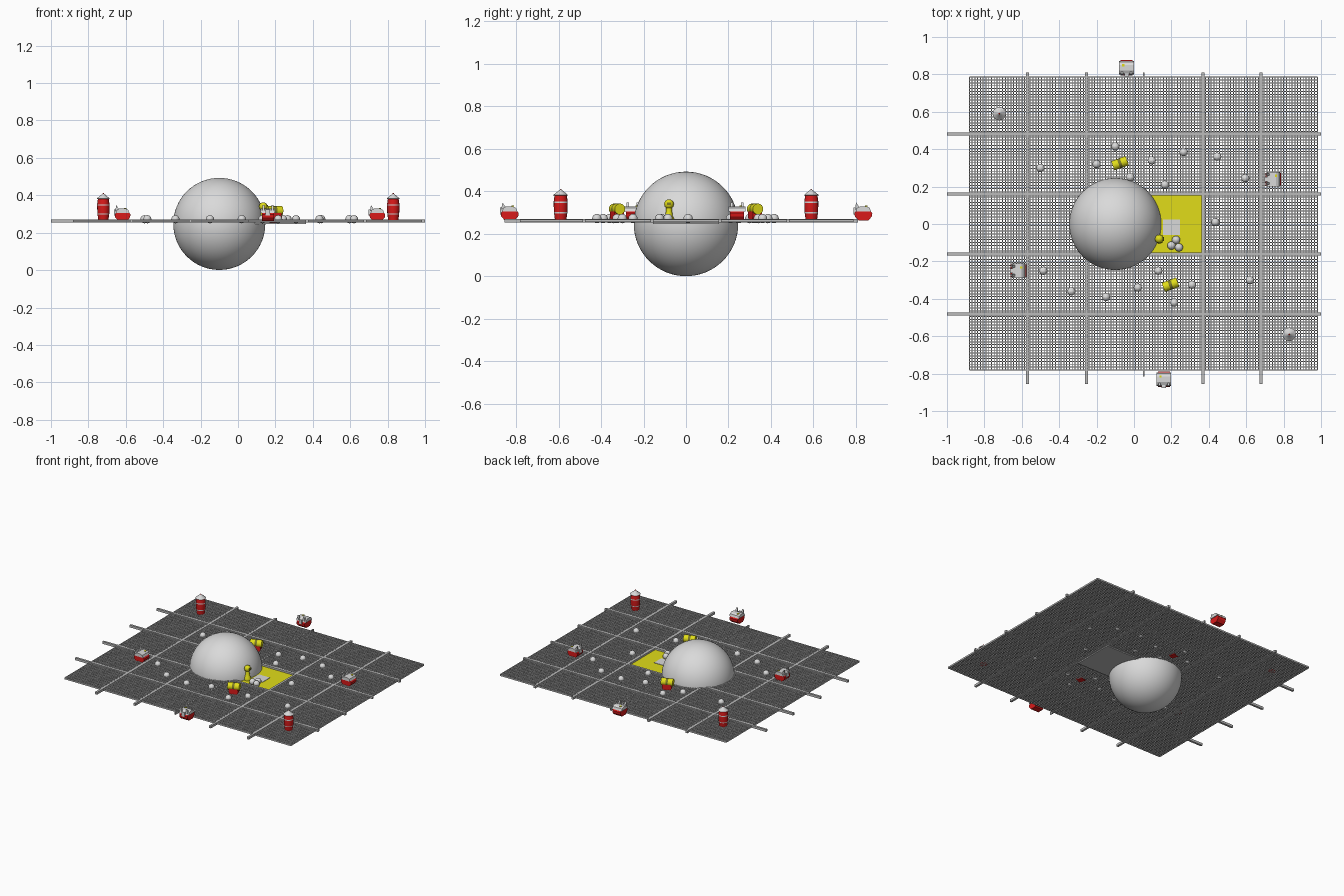
import bpy, bmesh, math
from mathutils import Matrix, Vector

old = bpy.data.objects.get("Cube")
if old:
    bpy.data.objects.remove(old, do_unlink=True)


def make_mat(name, rgb):
    m = bpy.data.materials.new(name)
    m.use_nodes = True
    m.diffuse_color = (*rgb, 1)
    m.node_tree.nodes["Principled BSDF"].inputs["Base Color"].default_value = (*rgb, 1)
    return m


WHITE = make_mat("pale grey", (0.7, 0.7, 0.7))
STEEL = make_mat("steel grey", (0.5, 0.5, 0.5))
RED = make_mat("red", (0.7, 0.01, 0.01))
YELLOW = make_mat("yellow", (0.75, 0.72, 0.01))
OLIVE = make_mat("dark olive", (0.2, 0.19, 0.02))


def finish(name, bm, mats, smooth=False):
    bmesh.ops.recalc_face_normals(bm, faces=bm.faces)
    me = bpy.data.meshes.new(name)
    bm.to_mesh(me)
    bm.free()
    for m in mats:
        me.materials.append(m)
    ob = bpy.data.objects.new(name, me)
    bpy.context.collection.objects.link(ob)
    if smooth:
        bpy.ops.object.select_all(action='DESELECT')
        ob.select_set(True)
        bpy.context.view_layer.objects.active = ob
        bpy.ops.object.shade_smooth_by_angle(angle=math.radians(40))
    return ob


def add_box(bm, lo, hi):
    lo, hi = Vector(lo), Vector(hi)
    mat = Matrix.Translation((lo + hi) / 2) @ Matrix.Diagonal((*(hi - lo), 1))
    bmesh.ops.create_cube(bm, size=1, matrix=mat)


def box(name, lo, hi, mat):
    bm = bmesh.new()
    add_box(bm, lo, hi)
    return finish(name, bm, [mat])


def ball(name, at, r, mat, seg=16):
    bm = bmesh.new()
    bmesh.ops.create_uvsphere(bm, u_segments=seg, v_segments=seg // 2, radius=r,
                              matrix=Matrix.Translation(at))
    return finish(name, bm, [mat], True)


def lathe(name, at, rings, mats, seg=16):
    # each ring: radius, height, material index of the band above it
    bm = bmesh.new()
    loops = [[bm.verts.new((r * math.cos(a), r * math.sin(a), z))
              for a in (math.tau * i / seg for i in range(seg))] for r, z, _ in rings]
    for k in range(len(loops) - 1):
        for i in range(seg):
            j = (i + 1) % seg
            f = bm.faces.new((loops[k][i], loops[k][j], loops[k + 1][j], loops[k + 1][i]))
            f.material_index = rings[k][2]
    bm.faces.new(loops[0])
    bm.faces.new(loops[-1]).material_index = rings[-1][2]
    ob = finish(name, bm, mats, True)
    ob.location = at
    return ob


def prism(name, points, depth, mat):
    # profile in local x and z, extruded along local y
    bm = bmesh.new()
    face = bm.faces.new([bm.verts.new((x, -depth / 2, z)) for x, z in points])
    new = bmesh.ops.extrude_face_region(bm, geom=[face], use_keep_orig=True)["geom"]
    bmesh.ops.translate(bm, vec=(0, depth, 0),
                        verts=[v for v in new if isinstance(v, bmesh.types.BMVert)])
    return finish(name, bm, [mat])


def place(parts, at, turn):
    move = Matrix.Translation(at) @ Matrix.Rotation(math.radians(turn), 4, 'Z')
    for ob in parts:
        ob.matrix_basis = move @ ob.matrix_basis


# Great sphere through the deck
ball("great_sphere", (-0.1, 0, 0.247), 0.246, WHITE, 64)

# Deck gratings between the rails, leaving one cell for the pad
FLOOR = 0.262
XS = [-0.88, -0.57, -0.255, 0.053, 0.368, 0.68, 0.98]
YS = [-0.78, -0.48, -0.16, 0.16, 0.48, 0.785]
PITCH, HALF = 0.015, 0.0025
grate = bmesh.new()
for i in range(len(XS) - 1):
    for j in range(len(YS) - 1):
        if (i, j) == (3, 2):
            continue
        x0, x1, y0, y1 = XS[i], XS[i + 1], YS[j], YS[j + 1]
        nx, ny = round((x1 - x0) / PITCH), round((y1 - y0) / PITCH)
        for k in range(nx + 1):
            x = x0 + (x1 - x0) * k / nx
            add_box(grate, (x - HALF, y0, FLOOR - 0.006), (x + HALF, y1, FLOOR + 0.006))
        for k in range(ny + 1):
            y = y0 + (y1 - y0) * k / ny
            add_box(grate, (x0, y - HALF, FLOOR - 0.006), (x1, y + HALF, FLOOR + 0.006))
finish("deck_grating", grate, [STEEL])

# Rails both ways
for n, y in enumerate(YS[1:-1]):
    box(f"long_rail_{n}", (-1, y - 0.008, FLOOR - 0.008), (1, y + 0.008, FLOOR + 0.009), STEEL)
for n, x in enumerate(XS[1:-1]):
    w, end = (0.004, 0.035) if n == 2 else (0.008, 0.075)
    box(f"cross_rail_{n}", (x - w, YS[0] - end, FLOOR - 0.008), (x + w, 0.81, FLOOR + 0.009), STEEL)

# Sunken landing pad
box("pad_base", (0.055, -0.155, 0.246), (0.363, 0.155, 0.254), STEEL)
box("pad_surface", (0.055, -0.155, 0.254), (0.363, 0.155, 0.258), YELLOW)
box("pad_hatch", (0.155, -0.06, 0.258), (0.245, 0.025, 0.261), WHITE)

# Small balls scattered over the deck
SPOTS = [(-.5, .3), (-.2, .32), (-.1, .415), (-.02, .25), (.095, .34), (.165, .21), (.265, .385),
         (.445, .36), (.595, .245), (.435, .01), (.62, -.3), (.31, -.325), (.215, -.42), (.13, -.25),
         (.02, -.34), (-.15, -.39), (-.335, -.36), (-.485, -.25), (.2, -.115), (.225, -.085), (.24, -.125)]
for n, (x, y) in enumerate(SPOTS):
    ball(f"small_ball_{n}", (x, y, 0.272), 0.022, WHITE)

# Tall red barrels with pale bands and conical lids
BARREL = [(.026, -.004, 0), (.031, .035, 1), (.032, .041, 0), (.033, .083, 1), (.033, .09, 0),
          (.029, .118, 1), (.036, .12, 1), (.004, .146, 0), (.003, .149, 0)]
for n, s in enumerate((-1, 1)):
    lathe(f"barrel_{n}", (0.055 + s * 0.775, -s * 0.59, FLOOR), BARREL, [RED, WHITE])

# Eight sided pods: red hull, pale lid, ears, hatch and lamp
HULL = [(-.022, 0), (.022, 0), (.04, .02), (.042, .036), (.032, .048), (-.032, .048), (-.042, .036), (-.04, .02)]
LID = [(-.036, .044), (.036, .044), (.03, .06), (.014, .068), (-.014, .068), (-.03, .06)]
for n, (x, y, turn) in enumerate([(-.04, .835, 90), (.16, -.83, 90), (-.617, -.25, 0), (.745, .24, 0)]):
    parts = [prism(f"pod_hull_{n}", HULL, 0.066, RED),
             prism(f"pod_lid_{n}", LID, 0.078, WHITE)]
    for side, s in (("right", -1), ("left", 1)):
        ear = prism(f"pod_ear_{side}_{n}", [(-.04, .052), (-.018, .062), (-.034, .086)], 0.012, WHITE)
        ear.location.y = s * 0.024
        parts.append(ear)
    parts.append(box(f"pod_hatch_{n}", (-.046, -.012, .03), (-.03, .012, .062), WHITE))
    parts.append(box(f"pod_lamp_{n}", (.008, .012, .066), (.02, .024, .071), YELLOW))
    place(parts, (x, y, FLOOR), turn)

# Red carts carrying a yellow drum with dark bands
CART = [(-.02, -.009), (.02, -.009), (.034, .02), (.03, .048), (-.03, .048), (-.034, .02)]
DRUM = [(.026, -.041, 0), (.026, -.008, 1), (.0265, .008, 0), (.026, .041, 0)]
for n, (x, y) in enumerate([(-.075, .325), (.195, -.325)]):
    body = prism(f"cart_body_{n}", CART, 0.046, RED)
    drum = lathe(f"cart_drum_{n}", (0, 0, 0.055), DRUM, [YELLOW, OLIVE])
    drum.rotation_euler.y = math.pi / 2
    place([body, drum], (x, y, FLOOR), 20)

# Yellow sentinel beside the sphere
POST = [(.024, -.005, 0), (.024, .012, 0), (.017, .022, 0), (.013, .06, 0), (.02, .066, 0),
        (.023, .08, 0), (.018, .093, 0), (.006, .1, 0)]
lathe("sentinel_post", (0.135, -0.08, FLOOR), POST, [YELLOW])
box("sentinel_eye", (0.152, -0.09, 0.336), (0.16, -0.07, 0.348), OLIVE)
